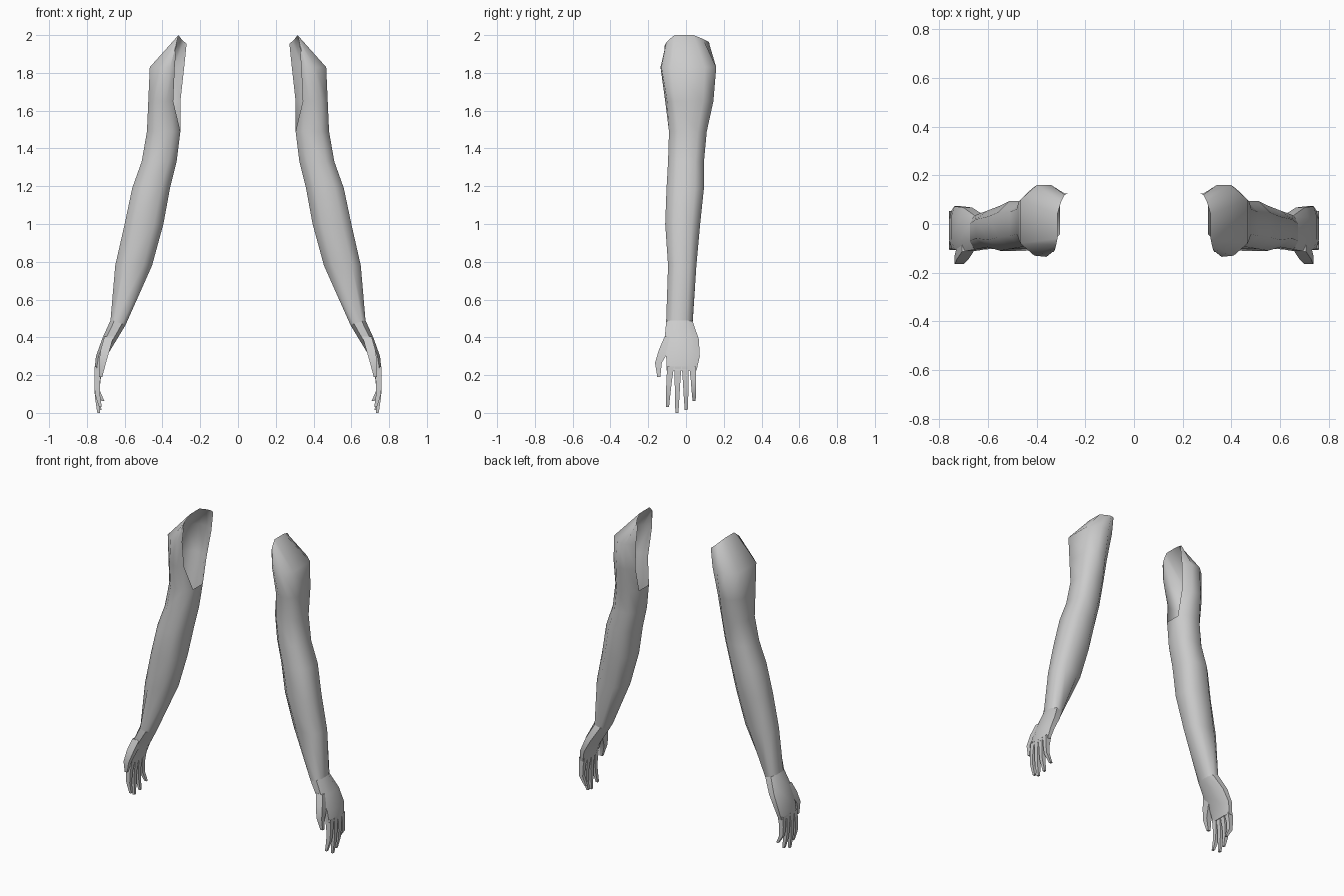
import bpy, bmesh
from math import radians

if "Cube" in bpy.data.objects:
    bpy.data.objects.remove(bpy.data.objects["Cube"])


def section(z, x0, x1, y0, y1, c=0.24, slope=0.0):
    """Eight-sided rounded box section, starting at the inner back corner."""
    a, b = (x1 - x0) * c, (y1 - y0) * c
    pts = [(x0, y1 - b), (x0 + a, y1), (x1 - a, y1), (x1, y1 - b),
           (x1, y0 + b), (x1 - a, y0), (x0 + a, y0), (x0, y0 + b)]
    return [(x, y, z + slope * (x - x1)) for x, y in pts]


def box(x, y, z, w, d):
    """Four-sided section for fingers."""
    return [(x - w, y + d, z), (x + w, y + d, z), (x + w, y - d, z), (x - w, y - d, z)]


def loft(bm, rings, open_from=None, cap_start=False, cap_end=False):
    rows = [[bm.verts.new(p) for p in r] for r in rings]
    n = len(rows[0])
    for i in range(len(rows) - 1):
        for j in range(n):
            # the inner strip is left out where the shoulder opens
            if open_from is not None and i >= open_from and j == n - 1:
                continue
            k = (j + 1) % n
            bm.faces.new((rows[i][j], rows[i][k], rows[i + 1][k], rows[i + 1][j]))
    if cap_start:
        bm.faces.new(rows[0])
    if cap_end:
        bm.faces.new(rows[-1])


def finish(bm, name, angle=50):
    bmesh.ops.recalc_face_normals(bm, faces=bm.faces)
    me = bpy.data.meshes.new(name)
    bm.to_mesh(me)
    bm.free()
    me.shade_smooth()
    me.set_sharp_from_angle(angle=radians(angle))
    ob = bpy.data.objects.new(name, me)
    bpy.context.collection.objects.link(ob)
    ob.modifiers.new("Mirror", 'MIRROR').use_mirror_merge = False
    return ob


# Arms: closed sections up to the armpit, then open towards the body
arm = [section(0.49, 0.595, 0.675, -0.105, 0.035, slope=0.3)]
arm += [section(*s) for s in (
    (0.78, 0.455, 0.650, -0.095, 0.055),
    (1.00, 0.395, 0.600, -0.110, 0.075),
    (1.19, 0.360, 0.560, -0.103, 0.095),
    (1.33, 0.325, 0.510, -0.095, 0.095),
    (1.49, 0.305, 0.482, -0.090, 0.110))]
arm.append([(x, y, 1.65) for x, y in (
    (0.305, 0.10), (0.35, 0.14), (0.42, 0.145), (0.475, 0.09),
    (0.475, -0.06), (0.44, -0.10), (0.38, -0.11), (0.343, -0.085))])
arm.append([(x, y, 1.83) for x, y in (
    (0.285, 0.125), (0.34, 0.16), (0.40, 0.16), (0.467, 0.10),
    (0.467, -0.08), (0.41, -0.13), (0.36, -0.135), (0.335, -0.115))])
arm.append([(0.272, 0.125, 1.955), (0.285, 0.12, 1.965), (0.30, 0.09, 1.98), (0.315, 0.04, 2.0),
            (0.315, -0.06, 2.0), (0.32, -0.085, 1.98), (0.325, -0.105, 1.96), (0.33, -0.115, 1.94)])
bm = bmesh.new()
loft(bm, arm, open_from=5)
finish(bm, "arms")

# Palms
palm = [section(0.49, 0.595, 0.675, -0.105, 0.035, slope=0.3),
        section(0.395, 0.650, 0.718, -0.113, 0.068, slope=0.3),
        section(0.30, 0.695, 0.752, -0.105, 0.073),
        section(0.225, 0.718, 0.760, -0.102, 0.056)]
bm = bmesh.new()
loft(bm, palm, cap_end=True)
finish(bm, "palms")

# Fingers: base y, tip y, tip x, tip z
bm = bmesh.new()
for yb, yt, xt, zt in ((-0.082, -0.098, 0.728, 0.03), (-0.043, -0.048, 0.738, 0.0),
                       (-0.004, 0.001, 0.730, 0.015), (0.035, 0.043, 0.714, 0.062)):
    ym, zm = (yb + yt) / 2, 0.09 + zt * 0.6
    loft(bm, [box(0.739, yb, 0.245, 0.020, 0.018),
              box(0.746, ym, zm + 0.05, 0.015, 0.014),
              box(0.744, ym * 0.4 + yt * 0.6, zm - 0.01, 0.013, 0.012),
              box(xt, yt, zt, 0.007, 0.008)], cap_end=True)
finish(bm, "fingers")

# Thumbs
bm = bmesh.new()
loft(bm, [box(0.683, -0.085, 0.405, 0.024, 0.028),
          box(0.703, -0.115, 0.335, 0.024, 0.028),
          box(0.718, -0.146, 0.265, 0.019, 0.018),
          box(0.728, -0.144, 0.190, 0.009, 0.008)], cap_start=True, cap_end=True)
finish(bm, "thumbs")
